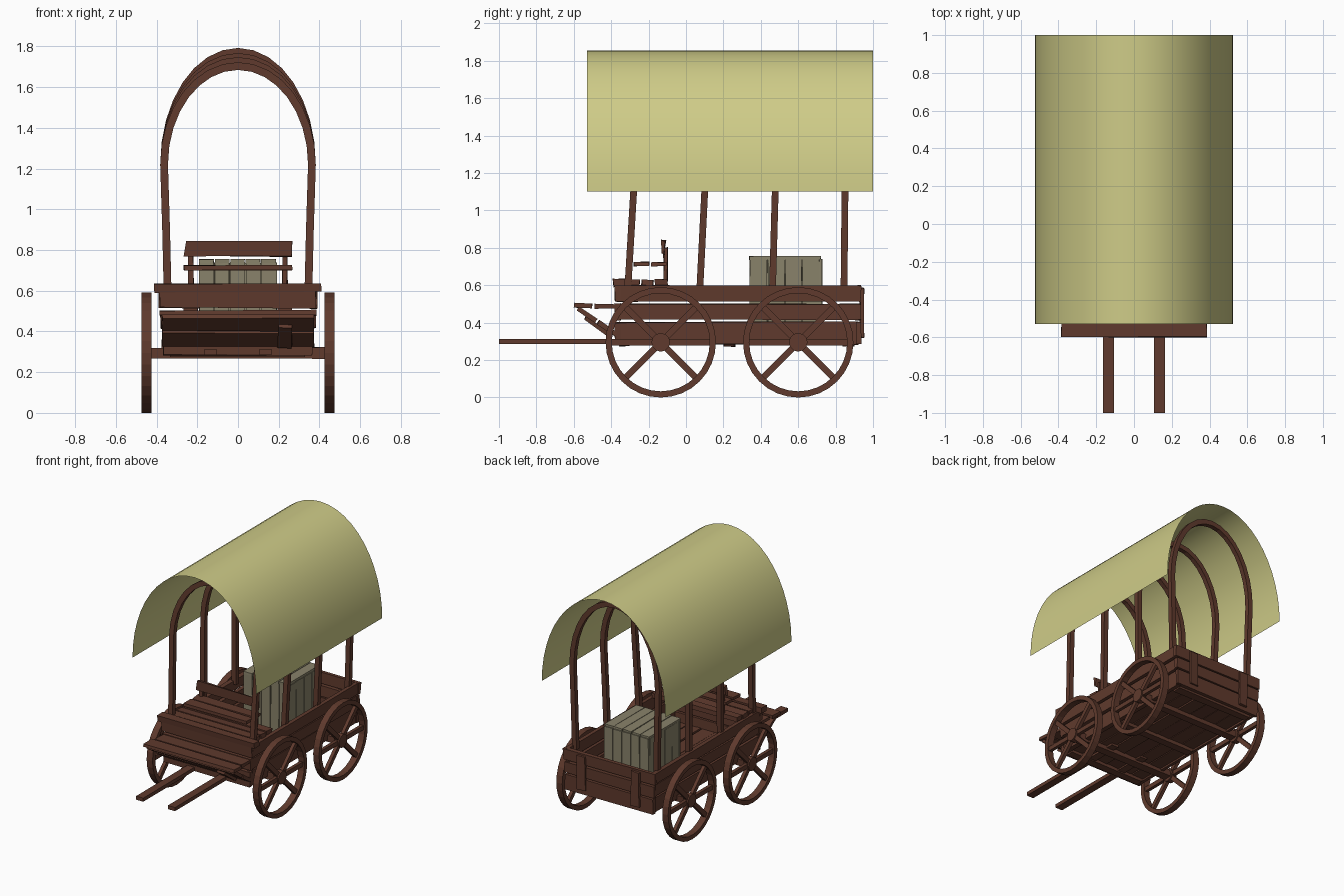
import bpy, bmesh, math, random
from mathutils import Vector, Matrix

if "Cube" in bpy.data.objects:
    bpy.data.objects.remove(bpy.data.objects["Cube"])

random.seed(4)

def material(name, rgb):
    m = bpy.data.materials.new(name)
    m.diffuse_color = (*rgb, 1)
    m.use_nodes = True
    m.node_tree.nodes["Principled BSDF"].inputs["Base Color"].default_value = m.diffuse_color
    return m

WOOD = material("dark brown wood", (0.115, 0.042, 0.026))
CLOTH = material("pale yellow canvas", (0.62, 0.60, 0.245))
CRATE = material("grey crate wood", (0.25, 0.225, 0.145))

def finish(name, bm, mat):
    bmesh.ops.recalc_face_normals(bm, faces=bm.faces)
    me = bpy.data.meshes.new(name)
    bm.to_mesh(me)
    bm.free()
    me.materials.append(mat)
    ob = bpy.data.objects.new(name, me)
    bpy.context.collection.objects.link(ob)
    return ob

def add_box(bm, x, y, z, jitter=0.0, rot=None):
    """Box from (min, max) ranges with slightly uneven, hand-cut corners."""
    c = Vector((sum(x) / 2, sum(y) / 2, sum(z) / 2))
    size = (x[1] - x[0], y[1] - y[0], z[1] - z[0])
    vs = bmesh.ops.create_cube(bm, size=1)["verts"]
    for v in vs:
        p = Vector([v.co[i] * size[i] + random.uniform(-jitter, jitter) for i in range(3)])
        v.co = c + (rot @ p if rot else p)

def boxes(name, items, mat=WOOD, jitter=0.004):
    bm = bmesh.new()
    for it in items:
        add_box(bm, *it[:3], jitter, it[3] if len(it) > 3 else None)
    return finish(name, bm, mat)

# Canvas cover: open half-ellipse sheet
bm = bmesh.new()
N = 24
rows = []
for y in (-0.53, 1.0):
    rows.append([bm.verts.new((0.525 * math.cos(math.pi * i / N), y,
                               1.10 + 0.755 * math.sin(math.pi * i / N))) for i in range(N + 1)])
for i in range(N):
    bm.faces.new((rows[0][i], rows[0][i + 1], rows[1][i + 1], rows[1][i])).smooth = True
finish("canvas_cover", bm, CLOTH)

# Hoops: square-section arches leaning a little
def hoop(name, y0, y1, top):
    path = [(0.345, 0.57), (0.353, 0.90)]
    path += [(0.363 * math.cos(math.pi * i / 16), 1.22 + (top - 1.242) * math.sin(math.pi * i / 16))
             for i in range(17)]
    path += [(-0.353, 0.90), (-0.345, 0.57)]
    bm = bmesh.new()
    rings = []
    for k, (x, z) in enumerate(path):
        a, b = path[max(k - 1, 0)], path[min(k + 1, len(path) - 1)]
        t = Vector((b[0] - a[0], b[1] - a[1])).normalized()
        n = Vector((t.y, -t.x)) * 0.019
        y = y0 + (y1 - y0) * (z - 0.6) / 0.5
        rings.append([bm.verts.new((x + s * n.x, y + d, z + s * n.y))
                      for s, d in ((1, -0.018), (1, 0.018), (-1, 0.018), (-1, -0.018))])
    for r, q in zip(rings, rings[1:]):
        for j in range(4):
            bm.faces.new((r[j], r[(j + 1) % 4], q[(j + 1) % 4], q[j]))
    bm.faces.new(rings[0])
    bm.faces.new(rings[-1])
    finish(name, bm, WOOD)

for i, (y0, y1, top) in enumerate([(-0.31, -0.28, 1.725), (0.075, 0.10, 1.75),
                                   (0.463, 0.477, 1.77), (0.845, 0.85, 1.795)]):
    hoop(f"hoop_{i + 1}", y0, y1, top)

# Wheels: square-edged rim, six spokes and hub
def wheel(name, x, y):
    bm = bmesh.new()
    seg, cz = 32, 0.295
    rings = []
    for i in range(seg):
        a = 2 * math.pi * i / seg
        rings.append([bm.verts.new((x + dx, y + r * math.cos(a), cz + r * math.sin(a)))
                      for r, dx in ((0.295, -0.025), (0.295, 0.025), (0.262, 0.025), (0.262, -0.025))])
    for i in range(seg):
        r, q = rings[i], rings[(i + 1) % seg]
        for j in range(4):
            bm.faces.new((r[j], r[(j + 1) % 4], q[(j + 1) % 4], q[j]))
    for deg in (0, 45, 135, 180, 225, 315):
        vs = bmesh.ops.create_cube(bm, size=1)["verts"]
        m = (Matrix.Translation((x, y, cz)) @ Matrix.Rotation(math.radians(deg), 4, 'X')
             @ Matrix.Translation((0, 0.143, 0)) @ Matrix.Diagonal((0.026, 0.245, 0.034, 1)))
        bmesh.ops.transform(bm, matrix=m, verts=vs)
    bmesh.ops.create_cone(bm, cap_ends=True, segments=12, radius1=0.05, radius2=0.05, depth=0.046,
                          matrix=Matrix.Translation((x, y, cz)) @ Matrix.Rotation(math.pi / 2, 4, 'Y'))
    finish(name, bm, WOOD)

for side, sx in (("left", -1), ("right", 1)):
    for end, y in (("front", -0.135), ("rear", 0.60)):
        wheel(f"{end}_{side}_wheel", sx * 0.45, y)

# Axles and cross beams under the floor
boxes("axles", [((-0.44, 0.44), (y - 0.03, y + 0.03), (0.268, 0.32)) for y in (-0.135, 0.60)])
boxes("cross_beams", [((-0.33, 0.33), (y - 0.03, y + 0.03), (0.275, 0.305)) for y in (-0.33, 0.23, 0.87)])

# Floor boards running lengthwise with narrow gaps
boxes("floor", [((-0.342 + i * 0.115, -0.235 + i * 0.115), (-0.37, 0.92), (0.30, 0.33))
                for i in range(6)])

# Box walls: three planks each, flaring slightly
levels = [(0.285, 0.402, 0.352), (0.415, 0.50, 0.36), (0.515, 0.597, 0.368)]
for side, s in (("left", -1), ("right", 1)):
    boxes(f"{side}_wall", [(tuple(sorted((s * (w - 0.017), s * (w + 0.013)))), (-0.37, 0.925), (a, b))
                           for a, b, w in levels])
boxes("rear_wall", [((-w - 0.02, w + 0.02), (0.905, 0.935), (a, b)) for a, b, w in levels])
boxes("front_wall", [((-w - 0.015, w + 0.015), (-0.38, -0.35), (a, b)) for a, b, w in levels])
boxes("rear_cleats", [((x - 0.035, x + 0.035), (0.93, 0.95), (0.32, 0.585)) for x in (-0.23, 0.23)])

# Driver deck planks
boxes("driver_deck", [((-0.41, 0.41), (-0.39, -0.325), (0.592, 0.635)),
                      ((-0.36, 0.36), (-0.315, -0.25), (0.60, 0.628)),
                      ((-0.36, 0.36), (-0.24, -0.175), (0.60, 0.628)),
                      ((-0.36, 0.36), (-0.165, -0.10), (0.60, 0.632))])

# Footboard with sloping planks below it
boxes("footboard", [((-0.385, 0.385), (-0.598, -0.50), (0.478, 0.503)),
                    ((-0.37, 0.37), (-0.485, -0.37), (0.478, 0.50))])
tilt = Matrix.Rotation(math.radians(-35), 3, 'X')
def sloped(x, t, half, off, thick):
    c = Vector((0, -0.475, 0.405)) + tilt @ Vector((0, t, off))
    return (x, (c.y - half, c.y + half), (c.z - thick, c.z + thick), tilt)
boxes("footboard_slope", [sloped((-0.37, 0.37), -0.065, 0.058, 0, 0.012),
                          sloped((-0.37, 0.37), 0.065, 0.058, 0, 0.012)])
boxes("slope_cleat", [sloped((0.195, 0.265), 0.02, 0.085, -0.02, 0.009)])

# Driver seat with backrest on posts
boxes("seat", [((-0.265, 0.265), (y, y + 0.082), (0.703, 0.723)) for y in (-0.28, -0.185)])
boxes("seat_posts", [((x - 0.012, x + 0.012), (-0.118, -0.10), (0.62, 0.80)) for x in (-0.23, 0.23)])
boxes("seat_backrest", [((-0.26, 0.265), (-0.13, -0.112), (0.768, 0.838))], jitter=0.007)

# Pulling shafts
boxes("shafts", [((s * 0.135 - 0.03, s * 0.135 + 0.03), (-1.0, -0.05), (0.285, 0.313)) for s in (-1, 1)],
      jitter=0)

# Cargo crate: body, lid slats and side boards
boxes("crate_body", [((-0.175, 0.175), (0.355, 0.705), (0.33, 0.735))], CRATE, 0)
lid = [((-0.19 + i * 0.076, -0.119 + i * 0.076), (0.338, 0.72), (0.735, 0.755)) for i in range(5)]
ends = [((-0.19 + i * 0.076, -0.119 + i * 0.076), y, (0.33, 0.74))
        for i in range(5) for y in ((0.34, 0.355), (0.705, 0.728))]
sides = [(x, (0.345 + i * 0.093, 0.434 + i * 0.093), (0.33, 0.737))
         for i in range(4) for x in ((-0.19, -0.175), (0.175, 0.19))]
boxes("crate_boards", lid + ends + sides, CRATE, 0.002)
